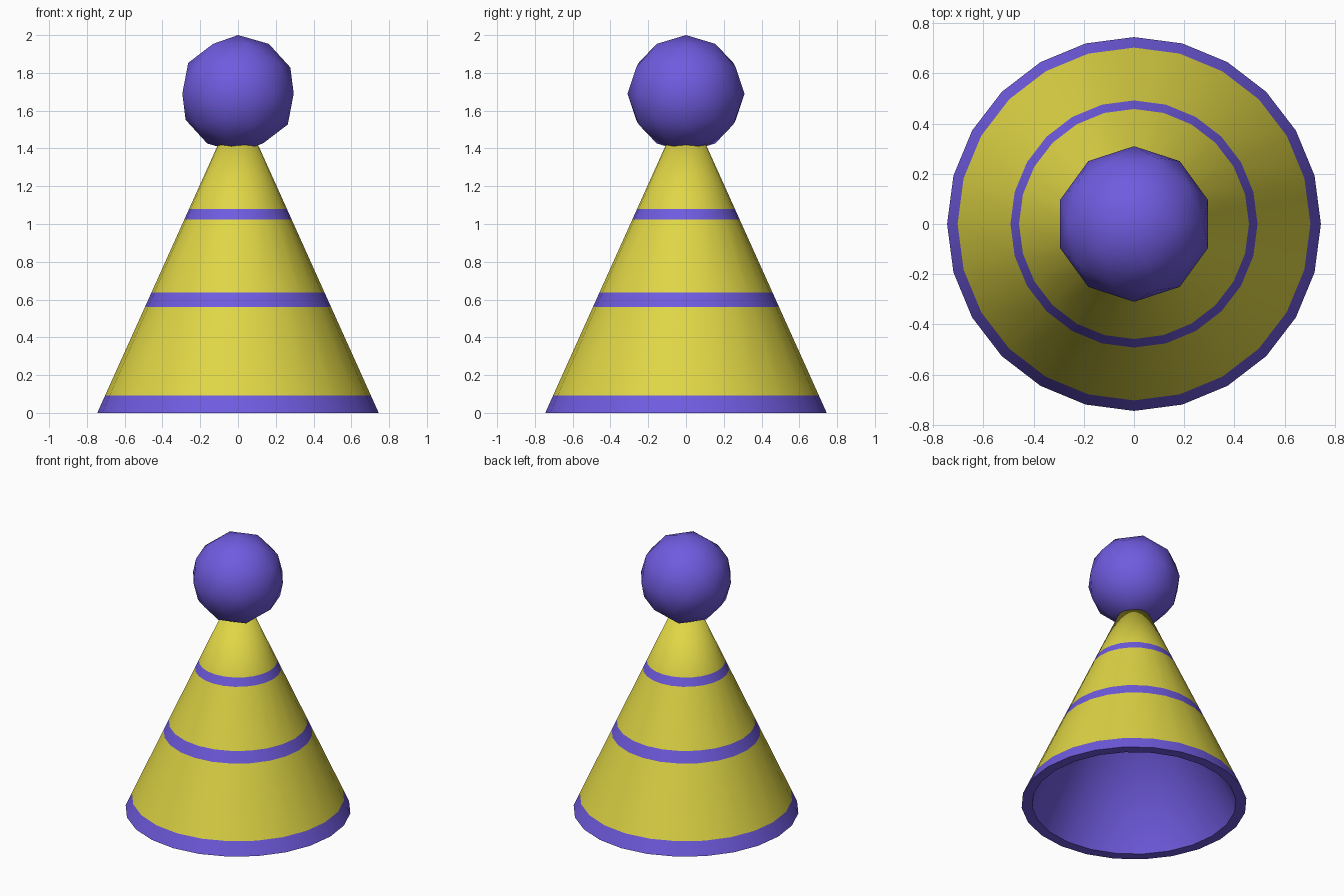
import bpy, bmesh, math

if "Cube" in bpy.data.objects:
    bpy.data.objects.remove(bpy.data.objects["Cube"])

SIDES = 24
BASE_R, APEX_Z = 0.745, 1.655
INNER_R, INNER_APEX = 0.675, 1.50


def material(name, color):
    m = bpy.data.materials.new(name)
    m.diffuse_color = (*color, 1)
    m.use_nodes = True
    m.node_tree.nodes["Principled BSDF"].inputs["Base Color"].default_value = m.diffuse_color
    return m


yellow = material("yellow_card", (0.74, 0.67, 0.06))
purple = material("purple_trim", (0.16, 0.105, 0.74))


def smooth(obj):
    bpy.ops.object.select_all(action='DESELECT')
    obj.select_set(True)
    bpy.context.view_layer.objects.active = obj
    bpy.ops.object.shade_smooth_by_angle(angle=math.radians(35))


# Hollow cone: rings run from the inside, round the rim and up the outside
def build_cone():
    bm = bmesh.new()

    def ring(r, z):
        return [bm.verts.new((r * math.cos(2 * math.pi * i / SIDES),
                              r * math.sin(2 * math.pi * i / SIDES), z))
                for i in range(SIDES)]

    def bridge(a, b, mat):
        for i in range(SIDES):
            j = (i + 1) % SIDES
            bm.faces.new((a[i], a[j], b[j], b[i])).material_index = mat

    def tip(a, z, mat):
        v = bm.verts.new((0, 0, z))
        for i in range(SIDES):
            bm.faces.new((a[i], a[(i + 1) % SIDES], v)).material_index = mat

    # outer wall, alternating purple stripes and yellow
    heights = [0, 0.093, 0.561, 0.637, 1.024, 1.08]
    rings = [ring(BASE_R * (1 - z / APEX_Z), z) for z in heights]
    for k in range(len(rings) - 1):
        bridge(rings[k], rings[k + 1], 1 - k % 2)
    tip(rings[-1], APEX_Z, 0)

    # flat rim and purple lining
    inner = ring(INNER_R, 0)
    bridge(inner, rings[0], 1)
    tip(inner, INNER_APEX, 1)

    bmesh.ops.recalc_face_normals(bm, faces=bm.faces[:])
    mesh = bpy.data.meshes.new("hat_cone")
    bm.to_mesh(mesh)
    bm.free()
    mesh.materials.append(yellow)
    mesh.materials.append(purple)
    obj = bpy.data.objects.new("hat_cone", mesh)
    bpy.context.collection.objects.link(obj)
    smooth(obj)


build_cone()

# Pompom on the tip
bpy.ops.mesh.primitive_ico_sphere_add(subdivisions=2, radius=0.31, location=(0, 0, 1.69))
pompom = bpy.context.object
pompom.name = "pompom"
pompom.data.materials.append(purple)
smooth(pompom)
